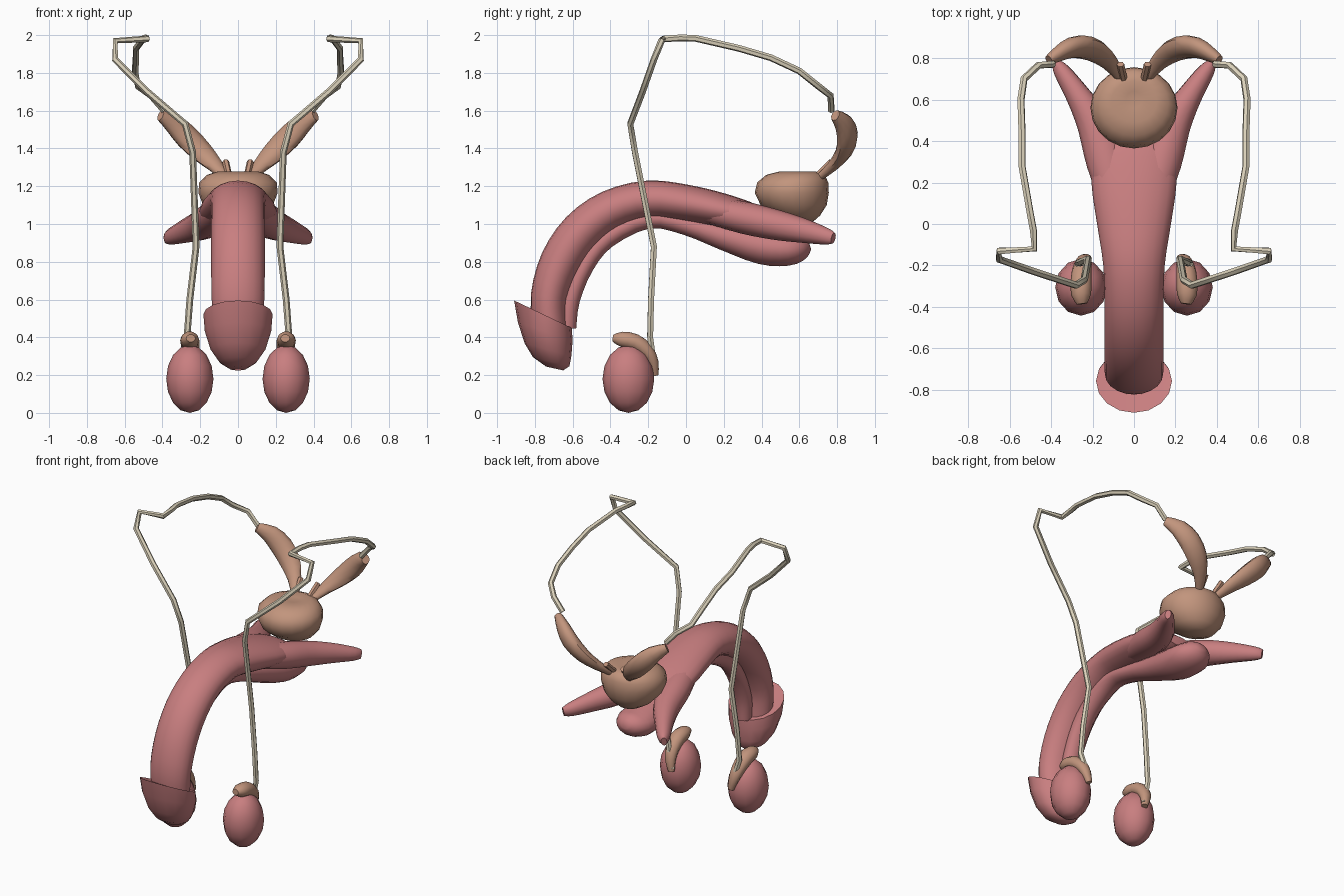
import bpy, bmesh, math
from mathutils import Vector

if "Cube" in bpy.data.objects:
    bpy.data.objects.remove(bpy.data.objects["Cube"])


def material(name, rgb):
    m = bpy.data.materials.new(name)
    m.diffuse_color = (*rgb, 1)
    m.use_nodes = True
    m.node_tree.nodes["Principled BSDF"].inputs["Base Color"].default_value = m.diffuse_color
    return m


PINK = material("pink", (0.58, 0.21, 0.215))
BROWN = material("tan", (0.54, 0.30, 0.205))
CREAM = material("cream", (0.72, 0.65, 0.50))


def finish(bm, name, mat, mirror, angle=50):
    bmesh.ops.recalc_face_normals(bm, faces=bm.faces)
    me = bpy.data.meshes.new(name)
    bm.to_mesh(me)
    bm.free()
    me.materials.append(mat)
    ob = bpy.data.objects.new(name, me)
    bpy.context.collection.objects.link(ob)
    bpy.ops.object.select_all(action='DESELECT')
    ob.select_set(True)
    bpy.context.view_layer.objects.active = ob
    bpy.ops.object.shade_smooth_by_angle(angle=math.radians(angle))
    if mirror:
        ob.modifiers.new("mirror", 'MIRROR').use_mirror_merge = False
    return ob


def loft(name, rings, mat, mirror=False, angle=50):
    bm = bmesh.new()
    loops = [[bm.verts.new(p) for p in r] for r in rings]
    n = len(loops[0])
    for a, b in zip(loops, loops[1:]):
        for i in range(n):
            bm.faces.new((a[i], a[(i + 1) % n], b[(i + 1) % n], b[i]))
    bm.faces.new(loops[0])
    bm.faces.new(loops[-1][::-1])
    return finish(bm, name, mat, mirror, angle)


def refine(rows, k):
    # Catmull-Rom through rows of any length
    out = []
    for i in range(len(rows) - 1):
        p = [rows[max(i - 1, 0)], rows[i], rows[i + 1], rows[min(i + 2, len(rows) - 1)]]
        for s in range(k):
            t = s / k
            out.append([0.5 * (2 * b + (c - a) * t + (2 * a - 5 * b + 4 * c - d) * t * t
                               + (3 * b - a - 3 * c + d) * t ** 3) for a, b, c, d in zip(*p)])
    return out + [list(rows[-1])]


def tube(name, rows, mat, sides=16, k=3, mirror=False, angle=50):
    # rows: x, y, z, half width, half height
    rows = refine(rows, k)
    pts = [Vector(r[:3]) for r in rows]
    u = Vector((1, 0, 0))
    rings = []
    for i, r in enumerate(rows):
        d1 = (pts[i] - pts[i - 1]).normalized() if i else Vector()
        d2 = (pts[i + 1] - pts[i]).normalized() if i < len(pts) - 1 else Vector()
        t = (d1 + d2).normalized()
        u = (u - t * u.dot(t)).normalized()
        v = t.cross(u)
        rings.append([pts[i] + u * r[3] * math.cos(a) + v * r[4] * math.sin(a)
                      for a in (2 * math.pi * j / sides for j in range(sides))])
    return loft(name, rings, mat, mirror, angle)


def ring(front, back, hw, sides=16):
    # ellipse spanning two (y, z) points with half width in x
    f, b = Vector((0, *front)), Vector((0, *back))
    c, h = (f + b) / 2, (f - b) / 2
    return [c + h * math.cos(a) + Vector((hw * math.sin(a), 0, 0))
            for a in (2 * math.pi * j / sides for j in range(sides))]


# Arched shaft
tube("shaft", [(0, -.72, .45, .13, .09), (0, -.725, .615, .14, .097), (0, -.665, .8, .142, .108),
               (0, -.555, .96, .142, .11), (0, -.4, 1.075, .142, .105), (0, -.2, 1.13, .148, .1),
               (0, 0, 1.11, .178, .098), (0, .2, 1.07, .205, .09), (0, .36, 1.04, .19, .065),
               (0, .43, 1.03, .1, .03)], PINK, 20)

# Diverging rear roots
tube("root", [(.08, .1, 1.08, .08, .07), (.13, .3, 1.035, .1, .085), (.19, .48, .995, .085, .08),
              (.27, .62, .965, .06, .065), (.35, .74, .935, .04, .045), (.38, .78, .925, .018, .03)],
     PINK, 12, mirror=True)

# Lower channel with rear bulb
tube("lower_channel", [(0, -.63, .45, .05, .05), (0, -.61, .6, .06, .05), (0, -.535, .78, .065, .05),
                       (0, -.42, .925, .065, .055), (0, -.2, 1.03, .07, .055), (0, 0, .995, .075, .055),
                       (0, .2, .935, .095, .075), (0, .4, .88, .125, .095), (0, .54, .865, .13, .088),
                       (0, .62, .88, .09, .065), (0, .655, .89, .03, .025)], PINK, 14)

# Flared cap on the shaft end
loft("cap", [ring((-.85, .56), (-.64, .46), .13), ring((-.91, .595), (-.605, .45), .183),
             ring((-.89, .48), (-.6, .385), .176), ring((-.855, .37), (-.607, .3), .145),
             ring((-.81, .295), (-.617, .247), .1), ring((-.74, .245), (-.65, .225), .045)], PINK)

# Paired oval glands
bm = bmesh.new()
bmesh.ops.create_uvsphere(bm, u_segments=12, v_segments=8, radius=1)
for v in bm.verts:
    v.co = Vector((.255 + .125 * v.co.x, -.305 + .137 * v.co.y, .18 + .18 * v.co.z))
finish(bm, "oval_gland", PINK, True)

# Coiled duct caps on the ovals
tube("gland_crest", [(.25, -.385, .395, .025, .02), (.255, -.34, .39, .048, .042), (.255, -.27, .375, .05, .045),
                     (.25, -.21, .33, .045, .04), (.24, -.175, .27, .035, .03), (.225, -.165, .2, .02, .02)],
     BROWN, 10, 2, True)

# Long thin ducts
path = [(.22, -.165, .22), (.27, -.19, .4), (.255, -.185, .6), (.222, -.17, .88), (.24, -.27, 1.38),
        (.28, -.295, 1.53), (.48, -.23, 1.7), (.65, -.17, 1.87), (.65, -.13, 1.97), (.48, -.12, 1.98),
        (.485, -.03, 1.985), (.5, .05, 1.983), (.54, .28, 1.93), (.54, .45, 1.88), (.545, .6, 1.81),
        (.53, .7, 1.73), (.46, .765, 1.68), (.39, .77, 1.6)]
tube("duct", [(*p, .018, .018) for p in path], CREAM, 6, 1, True)

# Rear lobed glands
tube("rear_gland", [(.07, .71, 1.25, .025, .02), (.12, .78, 1.31, .045, .03), (.19, .835, 1.38, .065, .042),
                    (.27, .855, 1.46, .07, .05), (.34, .835, 1.53, .058, .042), (.41, .79, 1.575, .03, .025)],
     BROWN, 10, 2, True)
tube("duct_stub", [(.045, .68, 1.24, .018, .018), (.065, .77, 1.33, .018, .018)], BROWN, 6, 1, True)

# Central rounded gland
loft("central_gland", [ring((y - h, z), (y + h, z), w, 20) for y, z, h, w in
                       [(.61, 1.01, .06, .07), (.59, 1.045, .12, .135), (.57, 1.1, .175, .185),
                        (.56, 1.165, .196, .21), (.565, 1.22, .188, .205), (.58, 1.26, .155, .165),
                        (.59, 1.277, .1, .11), (.6, 1.265, .04, .04)]], BROWN)
